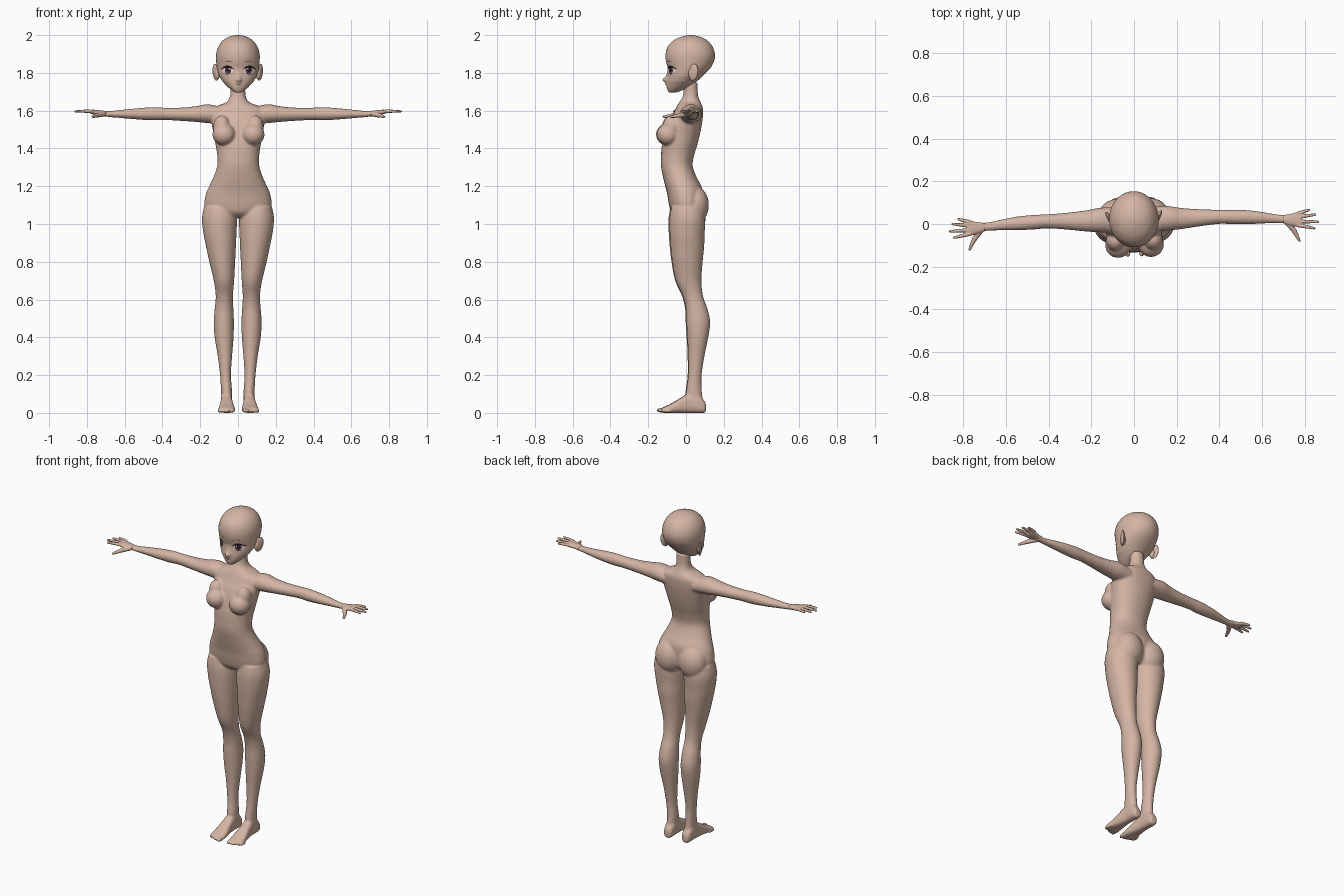
import bpy, bmesh, math
from mathutils import Vector, Matrix
from mathutils.bvhtree import BVHTree

if "Cube" in bpy.data.objects:
    bpy.data.objects.remove(bpy.data.objects["Cube"])

TURN = math.radians(1.5)   # whole figure is turned very slightly


def material(name, rgb):
    m = bpy.data.materials.new(name)
    m.diffuse_color = (*rgb, 1)
    m.use_nodes = True
    m.node_tree.nodes["Principled BSDF"].inputs["Base Color"].default_value = m.diffuse_color
    return m


SKIN = material("skin", (0.66, 0.46, 0.37))
WHITE = material("eye_white", (0.80, 0.74, 0.74))
IRIS = material("iris_plum", (0.11, 0.045, 0.07))
DARK = material("lash_dark", (0.015, 0.008, 0.012))
LIP = material("lip_line", (0.25, 0.09, 0.08))


def finish(name, bm, mat, voxel=0, smooth=0):
    bmesh.ops.recalc_face_normals(bm, faces=bm.faces)
    me = bpy.data.meshes.new(name)
    bm.to_mesh(me)
    bm.free()
    me.materials.append(mat)
    me.polygons.foreach_set("use_smooth", [True] * len(me.polygons))
    ob = bpy.data.objects.new(name, me)
    ob.rotation_euler.z = TURN
    bpy.context.collection.objects.link(ob)
    if voxel:
        r = ob.modifiers.new("merge", 'REMESH')
        r.mode, r.voxel_size, r.use_smooth_shade = 'VOXEL', voxel, True
        s = ob.modifiers.new("soften", 'SMOOTH')
        s.factor, s.iterations = 0.5, smooth
    return ob


def refine(rows, n=4):
    """Catmull-Rom interpolation of the section table."""
    out = []
    for i in range(len(rows) - 1):
        p = [rows[max(i - 1, 0)], rows[i], rows[i + 1], rows[min(i + 2, len(rows) - 1)]]
        for k in range(n):
            t = k / n
            out.append([0.5 * (2 * b + (c - a) * t + (2 * a - 5 * b + 4 * c - d) * t * t
                               + (3 * b - a - 3 * c + d) * t ** 3) for a, b, c, d in zip(*p)])
    return out + [list(rows[-1])]


def skin_rings(bm, rings):
    vr = [[bm.verts.new(p) for p in ring] for ring in rings]
    for a, b in zip(vr, vr[1:]):
        for i in range(len(a)):
            j = (i + 1) % len(a)
            bm.faces.new((a[i], a[j], b[j], b[i]))
    bm.faces.new(vr[0])
    bm.faces.new(vr[-1])


def loft(bm, axis, rows, s=1, power=1.0, sides=32):
    """rows: position along axis, then low/high of the two other axes, optional nose bump."""
    rings = []
    for a, u0, u1, v0, v1, *bump in refine(rows):
        ring = []
        for i in range(sides):
            t = 2 * math.pi * i / sides
            c, d = math.cos(t), math.sin(t)
            c = math.copysign(abs(c) ** power, c)
            d = math.copysign(abs(d) ** power, d)
            u = (u0 + u1) / 2 + (u1 - u0) / 2 * c
            v = (v0 + v1) / 2 + (v1 - v0) / 2 * d
            if bump and d < 0:
                v -= bump[0] * math.exp(-(u / 0.013) ** 2)
            p = {'z': (u, v, a), 'x': (a, u, v), 'y': (u, a, v)}[axis]
            ring.append((p[0] * s, p[1], p[2]))
        rings.append(ring)
    skin_rings(bm, rings)


def blob(bm, centre, radii, s=1, tilt=(0, 0, 0)):
    m = Matrix.Diagonal((s, 1, 1, 1)) @ Matrix.Translation(centre)
    for ang, ax in zip(tilt, 'XYZ'):
        m = m @ Matrix.Rotation(ang, 4, ax)
    bmesh.ops.create_uvsphere(bm, u_segments=24, v_segments=16, radius=1,
                              matrix=m @ Matrix.Diagonal((*radii, 1)))


def finger(bm, pts, radii, s=1):
    pts = [Vector(p) for p in pts]
    d = (pts[-1] - pts[0]).normalized()
    side = d.cross(Vector((0, 0, 1))).normalized()
    up = side.cross(d)
    rings = []
    for *p, r in refine([(*q, r) for q, r in zip(pts, radii)]):
        ring = [Vector(p) + r * (side * math.cos(t) + up * math.sin(t))
                for t in (k * math.pi / 6 for k in range(12))]
        rings.append([(v.x * s, v.y, v.z) for v in ring])
    skin_rings(bm, rings)
    blob(bm, pts[-1], (radii[-1],) * 3, s)


# --- body: torso, legs, feet and arms merged into one smooth skin
body = bmesh.new()
torso = [(1.035, .08, -.05, .05), (1.06, .15, -.078, .08), (1.10, .178, -.09, .088),
         (1.16, .170, -.10, .088), (1.20, .153, -.11, .082), (1.25, .130, -.122, .055),
         (1.31, .111, -.133, .035), (1.37, .112, -.132, .045), (1.42, .120, -.127, .06),
         (1.48, .130, -.112, .075), (1.54, .142, -.092, .086), (1.58, .145, -.07, .09),
         (1.61, .135, -.055, .09), (1.63, .098, -.045, .084), (1.645, .06, -.036, .077),
         (1.68, .041, -.016, .064), (1.75, .04, -.012, .06)]
loft(body, 'z', [(z, -w, w, f, b) for z, w, f, b in torso], power=0.92)

leg = [(1.09, .02, .180, -.08, .09), (1.03, .006, .191, -.09, .10), (.95, .008, .183, -.089, .096),
       (.88, .011, .169, -.084, .094), (.80, .015, .152, -.075, .086), (.70, .02, .128, -.056, .08),
       (.62, .026, .117, -.02, .088), (.55, .023, .122, -.003, .112), (.48, .02, .127, 0, .126),
       (.40, .022, .122, .005, .116), (.30, .03, .106, .01, .096), (.20, .036, .094, .01, .081),
       (.12, .031, .089, 0, .082), (.05, .032, .086, -.005, .09)]
foot = [(.104, .045, .075, .012, .045), (.095, .035, .085, 0, .065), (.06, .03, .09, 0, .10),
        (.02, .03, .09, 0, .105), (-.03, .026, .096, 0, .078), (-.08, .019, .104, 0, .048),
        (-.115, .018, .106, 0, .032), (-.128, .022, .10, .004, .026)]
arm = [(.09, -.04, .08, 1.53, 1.62), (.16, -.035, .08, 1.534, 1.634), (.22, -.03, .07, 1.54, 1.624),
       (.30, -.02, .062, 1.546, 1.616), (.40, -.01, .056, 1.551, 1.616), (.46, -.013, .055, 1.549, 1.618),
       (.54, -.015, .05, 1.554, 1.612), (.62, -.013, .037, 1.561, 1.604),
       (.68, -.014, .026, 1.566, 1.598), (.73, -.018, .024, 1.572, 1.600)]
for s in (1, -1):
    loft(body, 'z', leg, s)
    loft(body, 'y', foot, s, power=0.75)
    loft(body, 'x', arm, s)
    blob(body, (.078, .045, 1.10), (.086, .074, .10), s)               # buttock
    blob(body, (.077, -.096, 1.474), (.061, .061, .058), s)            # breast
    blob(body, (.088, -.075, 1.515), (.045, .05, .06), s)              # upper breast slope
    for i in range(5):                                                 # toes
        r = (.013, .0095, .0092, .009, .0088)[i]
        blob(body, (.032 + .0165 * i + (.004 if i else 0), -.128 + .006 * i, r + .001), (r, .029, r), s)
finish("body", body, SKIN, voxel=0.006, smooth=5)

# --- hands
hands = bmesh.new()
palm = [(.70, -.016, .024, 1.572, 1.598), (.73, -.026, .027, 1.574, 1.602),
        (.765, -.034, .036, 1.580, 1.605), (.785, -.033, .036, 1.586, 1.604)]
for s in (1, -1):
    loft(hands, 'x', palm, s, power=0.85)
    for y0, x1, y1 in ((.029, .825, .044), (.012, .853, .022), (-.008, .866, -.012), (-.026, .848, -.042)):
        finger(hands, [(.765, y0, 1.595), ((.765 + x1) / 2, (y0 + y1) / 2, 1.597), (x1 - .004, y1, 1.596)],
               (.0095, .0085, .006), s)
    finger(hands, [(.715, -.008, 1.582), (.748, -.05, 1.575), (.772, -.098, 1.568)], (.014, .012, .0065), s)
finish("hands", hands, SKIN, voxel=0.003, smooth=3)

# --- head with nose bump
head = bmesh.new()
skull = [(1.696, .014, -.086, -.055, 0), (1.702, .026, -.095, -.035, 0), (1.72, .049, -.101, .01, 0),
         (1.735, .064, -.102, .035, .003), (1.752, .080, -.101, .055, .014), (1.764, .088, -.100, .068, .024),
         (1.785, .100, -.097, .09, .009), (1.82, .110, -.096, .125, 0), (1.86, .115, -.106, .148, 0),
         (1.90, .115, -.108, .153, 0), (1.94, .103, -.096, .14, 0), (1.97, .081, -.068, .115, 0),
         (1.988, .054, -.034, .083, 0), (1.997, .028, -.003, .052, 0), (2.0, .004, .02, .03, 0)]
loft(head, 'z', [(z, -w, w, f, b, n) for z, w, f, b, n in skull], sides=64)
tree = BVHTree.FromBMesh(head)
finish("head", head, SKIN)

# --- ears
ears = bmesh.new()
for s in (1, -1):
    blob(ears, (.117, .036, 1.803), (.010, .027, .045), s, tilt=(-.15, .12, -.5))
    blob(ears, (.108, .028, 1.795), (.014, .018, .03), s)
finish("ears", ears, SKIN)


def patch(name, shape, mat, lift, nu=20, nv=3, sides=(1, -1)):
    """Thin plate laid on the face; shape(u, v) gives x and z."""
    bm = bmesh.new()
    for s in sides:
        grid = []
        for j in range(nv + 1):
            row = []
            for i in range(nu + 1):
                x, z = shape(i / nu, j / nv)
                hit = tree.ray_cast(Vector((x * s, -1, z)), Vector((0, 1, 0)))[0]
                row.append(bm.verts.new((x * s, hit.y - lift, z)))
            grid.append(row)
        for a, b in zip(grid, grid[1:]):
            for i in range(nu):
                bm.faces.new((a[i], a[i + 1], b[i + 1], b[i]))
    bmesh.ops.remove_doubles(bm, verts=bm.verts, dist=1e-5)
    bm.normal_update()
    ob = finish(name, bm, mat)
    return ob


def disc(cx, cz, rx, rz):
    return lambda u, v: (cx + rx * v * math.cos(2 * math.pi * u), cz + rz * v * math.sin(2 * math.pi * u))


def arc(cx, cz, w, rise, thick):
    return lambda u, v: (cx + w * (2 * u - 1),
                         cz + rise * (1 - (2 * u - 1) ** 2) + (v - .5) * thick * (.35 + math.sin(math.pi * u)))


# --- painted face
patch("eye_whites", disc(.057, 1.813, .028, .019), WHITE, .001)
patch("irises", disc(.055, 1.813, .017, .019), IRIS, .002)
patch("pupils", disc(.055, 1.816, .009, .011), DARK, .003)
patch("eye_glints", disc(.049, 1.822, .004, .005), WHITE, .004)
patch("upper_lashes", arc(.058, 1.819, .034, .014, .009), DARK, .0035)
patch("lower_lashes", arc(.060, 1.800, .020, -.007, .002), DARK, .0025)
patch("eyebrows", arc(.052, 1.858, .022, .005, .002), DARK, .0015)
patch("mouth", arc(0, 1.738, .014, -.001, .003), LIP, .0015, sides=(1,))
